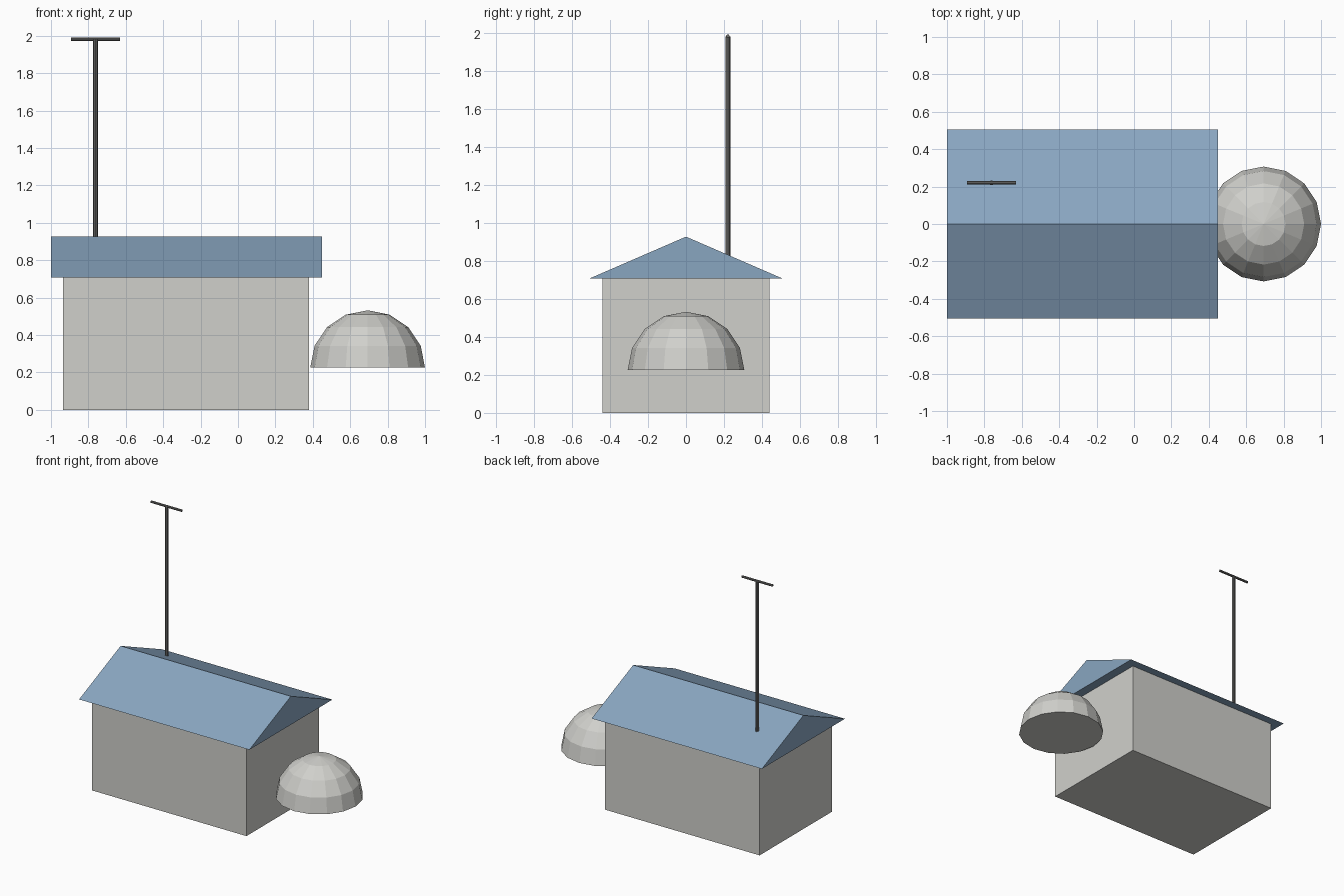
import bpy, bmesh
from math import pi
from mathutils import Matrix, Vector

cube = bpy.data.objects.get("Cube")
if cube:
    bpy.data.objects.remove(cube, do_unlink=True)


def material(name, rgb):
    m = bpy.data.materials.new(name)
    m.use_nodes = True
    m.diffuse_color = (*rgb, 1)
    m.node_tree.nodes["Principled BSDF"].inputs["Base Color"].default_value = (*rgb, 1)
    return m


pale_grey = material("pale grey", (0.63, 0.63, 0.60))
slate_blue = material("slate blue", (0.25, 0.38, 0.53))
dark_grey = material("dark grey", (0.16, 0.16, 0.155))


def finish(name, bm, mat):
    bmesh.ops.recalc_face_normals(bm, faces=bm.faces)
    mesh = bpy.data.meshes.new(name)
    bm.to_mesh(mesh)
    bm.free()
    mesh.materials.append(mat)
    obj = bpy.data.objects.new(name, mesh)
    bpy.context.collection.objects.link(obj)
    return obj


def box(name, low, high, mat):
    low, high = Vector(low), Vector(high)
    bm = bmesh.new()
    bmesh.ops.create_cube(bm, size=1)
    bmesh.ops.scale(bm, vec=high - low, verts=bm.verts)
    bmesh.ops.translate(bm, vec=(low + high) / 2, verts=bm.verts)
    return finish(name, bm, mat)


def rod(name, centre, radius, length, turn, mat):
    bm = bmesh.new()
    place = Matrix.Translation(centre) @ Matrix.Rotation(turn, 4, "Y")
    bmesh.ops.create_cone(bm, cap_ends=True, segments=8, radius1=radius,
                          radius2=radius, depth=length, matrix=place)
    return finish(name, bm, mat)


# House walls
box("walls", (-0.935, -0.44, 0), (0.38, 0.44, 0.71), pale_grey)

# Gable roof: a triangle extruded along x
bm = bmesh.new()
gable = bm.faces.new([bm.verts.new((-1, y, z))
                      for y, z in ((-0.505, 0.708), (0.505, 0.708), (0, 0.927))])
side = bmesh.ops.extrude_face_region(bm, geom=[gable], use_keep_orig=True)
bmesh.ops.translate(bm, vec=(1.45, 0, 0),
                    verts=[v for v in side["geom"] if isinstance(v, bmesh.types.BMVert)])
finish("roof", bm, slate_blue)

# Half-sphere dome with a closed flat underside
bm = bmesh.new()
bmesh.ops.create_uvsphere(bm, u_segments=16, v_segments=8, radius=0.307)
bmesh.ops.delete(bm, geom=[v for v in bm.verts if v.co.z < -0.01], context="VERTS")
bmesh.ops.holes_fill(bm, edges=[e for e in bm.edges if e.is_boundary], sides=0)
bmesh.ops.translate(bm, vec=(0.693, 0, 0.225), verts=bm.verts)
finish("dome", bm, pale_grey)

# Mast and crossbar
rod("mast", (-0.762, 0.22, 1.395), 0.013, 1.17, 0, dark_grey)
rod("crossbar", (-0.762, 0.22, 1.982), 0.009, 0.262, pi / 2, dark_grey)
